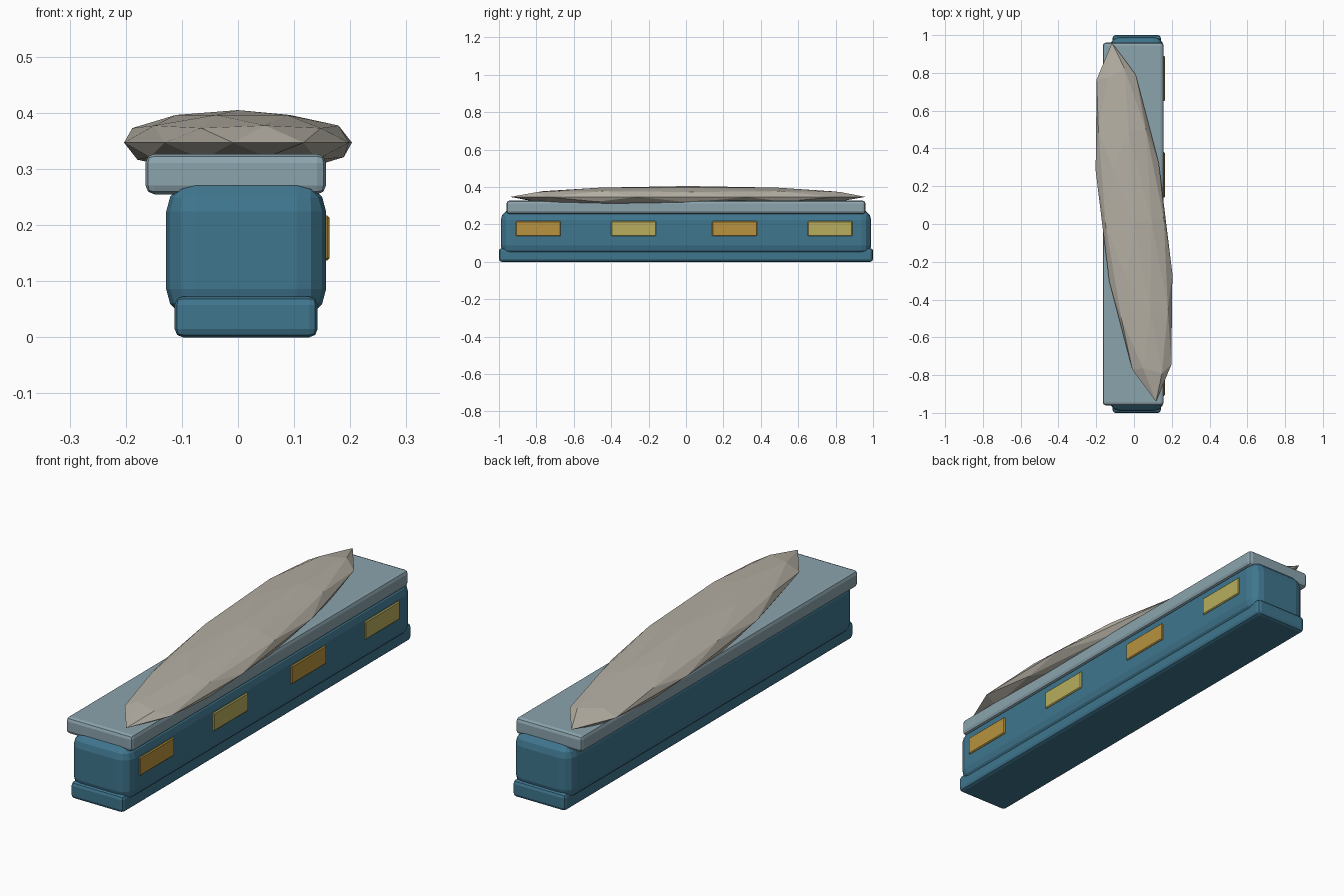
import bpy
import math

cube = bpy.data.objects.get("Cube")
if cube:
    bpy.data.objects.remove(cube, do_unlink=True)


def material(name, rgb):
    m = bpy.data.materials.new(name)
    m.use_nodes = True
    m.diffuse_color = (*rgb, 1)
    m.node_tree.nodes["Principled BSDF"].inputs["Base Color"].default_value = (*rgb, 1)
    return m


blue = material("deep blue", (0.05, 0.18, 0.27))
pale = material("pale grey blue", (0.26, 0.37, 0.42))
stone = material("warm stone", (0.46, 0.43, 0.37))
amber = material("amber glass", (0.48, 0.29, 0.05))
yellow = material("yellow glass", (0.48, 0.42, 0.11))


def block(name, low, high, bevel, segments, mat):
    """Bevelled box spanning two opposite corners."""
    centre = [(a + b) / 2 for a, b in zip(low, high)]
    bpy.ops.mesh.primitive_cube_add(size=1, location=centre)
    ob = bpy.context.object
    ob.name = name
    ob.scale = [b - a for a, b in zip(low, high)]
    bpy.ops.object.transform_apply(location=False, rotation=False, scale=True)
    mod = ob.modifiers.new("Bevel", "BEVEL")
    mod.width = bevel
    mod.segments = segments
    ob.data.materials.append(mat)
    return ob


# Stacked hull: plinth, rounded body and overhanging roof slab
block("base_plinth", (-0.113, -1, 0), (0.142, 1, 0.073), 0.015, 2, blue)
block("body", (-0.128, -0.99, 0.033), (0.157, 0.99, 0.277), 0.053, 3, blue)
block("roof_slab", (-0.165, -0.96, 0.255), (0.157, 0.96, 0.327), 0.016, 2, pale)

# Windows along the right side, alternating in colour
for i, y in enumerate((-0.79, -0.28, 0.26, 0.77)):
    block(f"window_{i + 1}", (0.147, y - 0.12, 0.137), (0.163, y + 0.12, 0.217),
          0.004, 1, yellow if i % 2 else amber)

# Long faceted boulder lying askew on the roof
bpy.ops.mesh.primitive_ico_sphere_add(subdivisions=2, radius=1, location=(0, 0.01, 0.347),
                                      rotation=(0, 0, math.radians(7)))
rock = bpy.context.object
rock.name = "roof_boulder"
rock.scale = (0.177, 0.957, 0.058)
rock.data.materials.append(stone)
